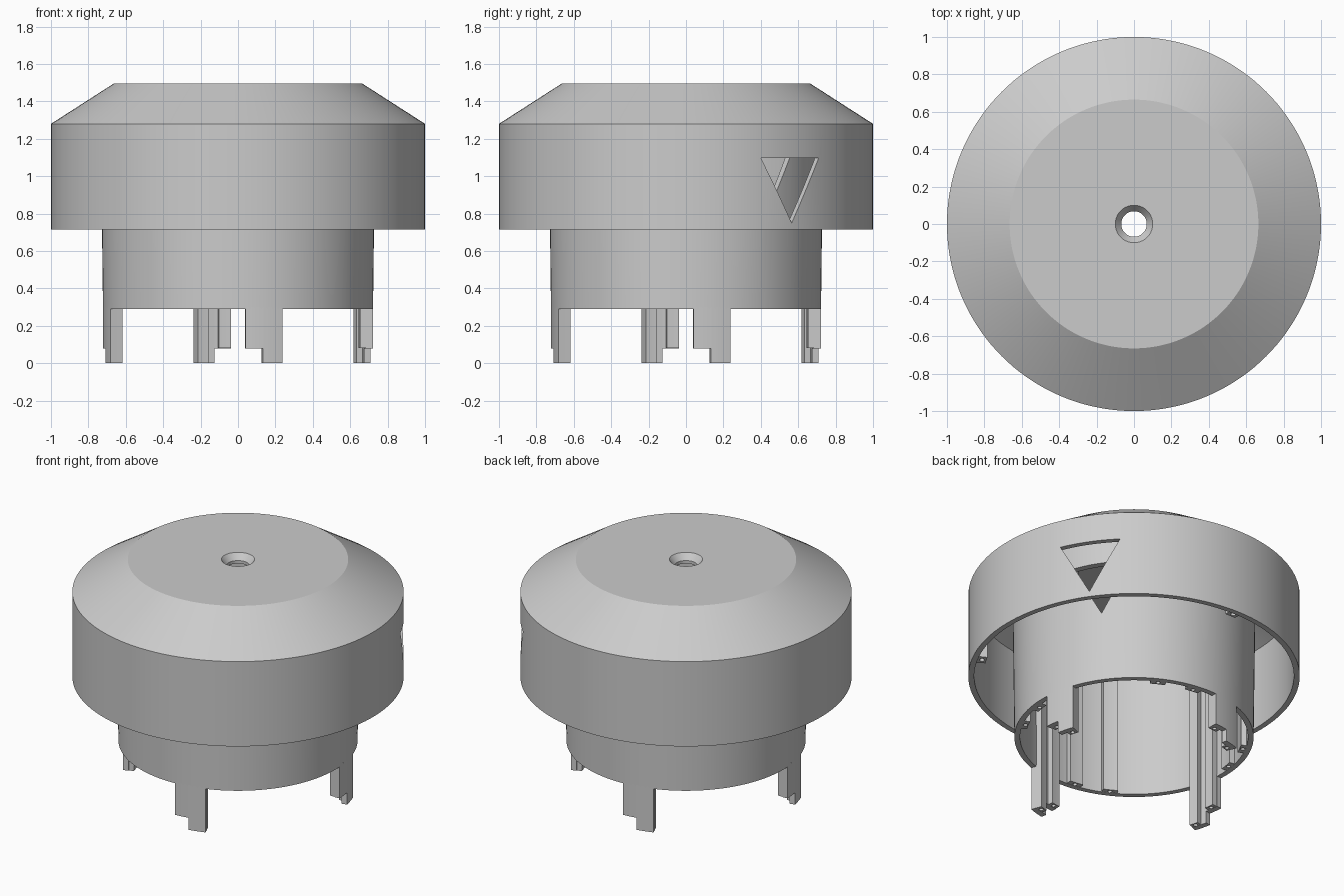
import bpy, bmesh
from math import radians, cos, sin, pi
from mathutils import Matrix, Vector

cube = bpy.data.objects.get("Cube")
if cube:
    bpy.data.objects.remove(cube, do_unlink=True)

grey = bpy.data.materials.new("plain_grey")
grey.use_nodes = True
COLOUR = (0.6, 0.6, 0.6, 1)
grey.diffuse_color = COLOUR
grey.node_tree.nodes["Principled BSDF"].inputs["Base Color"].default_value = COLOUR
SEG = 144


def finish(name, bm):
    bmesh.ops.recalc_face_normals(bm, faces=bm.faces)
    mesh = bpy.data.meshes.new(name)
    bm.to_mesh(mesh)
    bm.free()
    mesh.materials.append(grey)
    obj = bpy.data.objects.new(name, mesh)
    bpy.context.collection.objects.link(obj)
    return obj


def activate(obj):
    bpy.ops.object.select_all(action='DESELECT')
    obj.select_set(True)
    bpy.context.view_layer.objects.active = obj


def smooth(obj):
    activate(obj)
    bpy.ops.object.shade_smooth_by_angle(angle=radians(25))


def lathe(name, profile):
    """Revolve a closed (radius, height) outline around z."""
    bm = bmesh.new()
    rings = [[bm.verts.new((r * cos(2 * pi * i / SEG), r * sin(2 * pi * i / SEG), z))
              for r, z in profile] for i in range(SEG)]
    n = len(profile)
    for i in range(SEG):
        a, b = rings[i], rings[(i + 1) % SEG]
        for j in range(n):
            k = (j + 1) % n
            bm.faces.new((a[j], b[j], b[k], a[k]))
    return finish(name, bm)


def sector(bm, r0, r1, a0, a1, z0, z1, steps=6):
    """Add a solid arc block between two radii, angles and heights."""
    angles = [radians(a0 + (a1 - a0) * i / steps) for i in range(steps + 1)]
    outline = [(r1 * cos(a), r1 * sin(a)) for a in angles]
    outline += [(r0 * cos(a), r0 * sin(a)) for a in reversed(angles)]
    prism(bm, [Vector((x, y, z0)) for x, y in outline], Vector((0, 0, z1 - z0)))


def prism(bm, points, offset):
    low = [bm.verts.new(p) for p in points]
    high = [bm.verts.new(p + offset) for p in points]
    bm.faces.new(low)
    bm.faces.new(high)
    for i in range(len(low)):
        j = (i + 1) % len(low)
        bm.faces.new((low[i], low[j], high[j], high[i]))


def cylinder(bm, r, angle, radius, z0, z1, sides=16):
    a = radians(angle)
    place = Matrix.Translation((radius * cos(a), radius * sin(a), (z0 + z1) / 2))
    bmesh.ops.create_cone(bm, cap_ends=True, segments=sides, radius1=r, radius2=r,
                          depth=z1 - z0, matrix=place)


def cut(obj, cutter):
    cutter.hide_render = True
    mod = obj.modifiers.new("cut", 'BOOLEAN')
    mod.operation = 'DIFFERENCE'
    mod.solver = 'EXACT'
    mod.object = cutter
    activate(obj)
    bpy.ops.object.modifier_apply(modifier=mod.name)


# Outer cover with sloped shoulder and countersunk centre hole
cover = lathe("outer_cover", [
    (1, 0.715), (1, 1.28), (0.665, 1.495), (0.1, 1.495), (0.068, 1.455),
    (0.068, 1.435), (0.65, 1.435), (0.965, 1.255), (0.965, 0.715)])

# Inner tube, slightly tapered
tube = lathe("inner_tube", [(0.722, 0.29), (0.735, 1.4), (0.69, 1.4), (0.688, 0.29)])

# Triangular window through both walls
bm = bmesh.new()
turn = Matrix.Rotation(radians(34.4), 3, 'Z')
prism(bm, [turn @ Vector(p) for p in ((0.5, -0.187, 1.097), (0.5, 0.187, 1.097), (0.5, 0, 0.75))],
      turn @ Vector((0.7, 0, 0)))
window = finish("window_cutter", bm)
cut(cover, window)
cut(tube, window)
bpy.data.objects.remove(window, do_unlink=True)

# Four stepped legs and the ribs inside the tube
legs, ribs, holes = bmesh.new(), bmesh.new(), bmesh.new()
for quarter in range(0, 360, 90):
    sector(legs, 0.686, 0.722, quarter + 3.2, quarter + 10.6, 0.08, 0.3)
    sector(legs, 0.686, 0.722, quarter + 10.6, quarter + 19.2, 0, 0.3)
    for start, end, bottom in ((3.4, 9, 0.081), (14, 19, 0.001),
                               (58.5, 66.5, 0.291), (78, 86, 0.291)):
        sector(ribs, 0.653, 0.7, quarter + start, quarter + end, bottom, 1.4)
        cylinder(holes, 0.013, quarter + (start + end) / 2, 0.672, bottom - 0.05, bottom + 0.1)
leg_obj = finish("legs", legs)
rib_obj = finish("tube_ribs", ribs)

# Three screw posts inside the cover
posts = bmesh.new()
for angle in (90, 210, 330):
    sector(posts, 0.905, 0.975, angle - 2.3, angle + 2.3, 0.735, 1.27)
    cylinder(holes, 0.016, angle, 0.932, 0.7, 0.85)
post_obj = finish("cover_posts", posts)

# Pilot holes in ribs and posts
hole_obj = finish("pilot_hole_cutter", holes)
for part in (rib_obj, post_obj):
    cut(part, hole_obj)
bpy.data.objects.remove(hole_obj, do_unlink=True)

for part in (cover, tube, leg_obj, rib_obj, post_obj):
    smooth(part)
